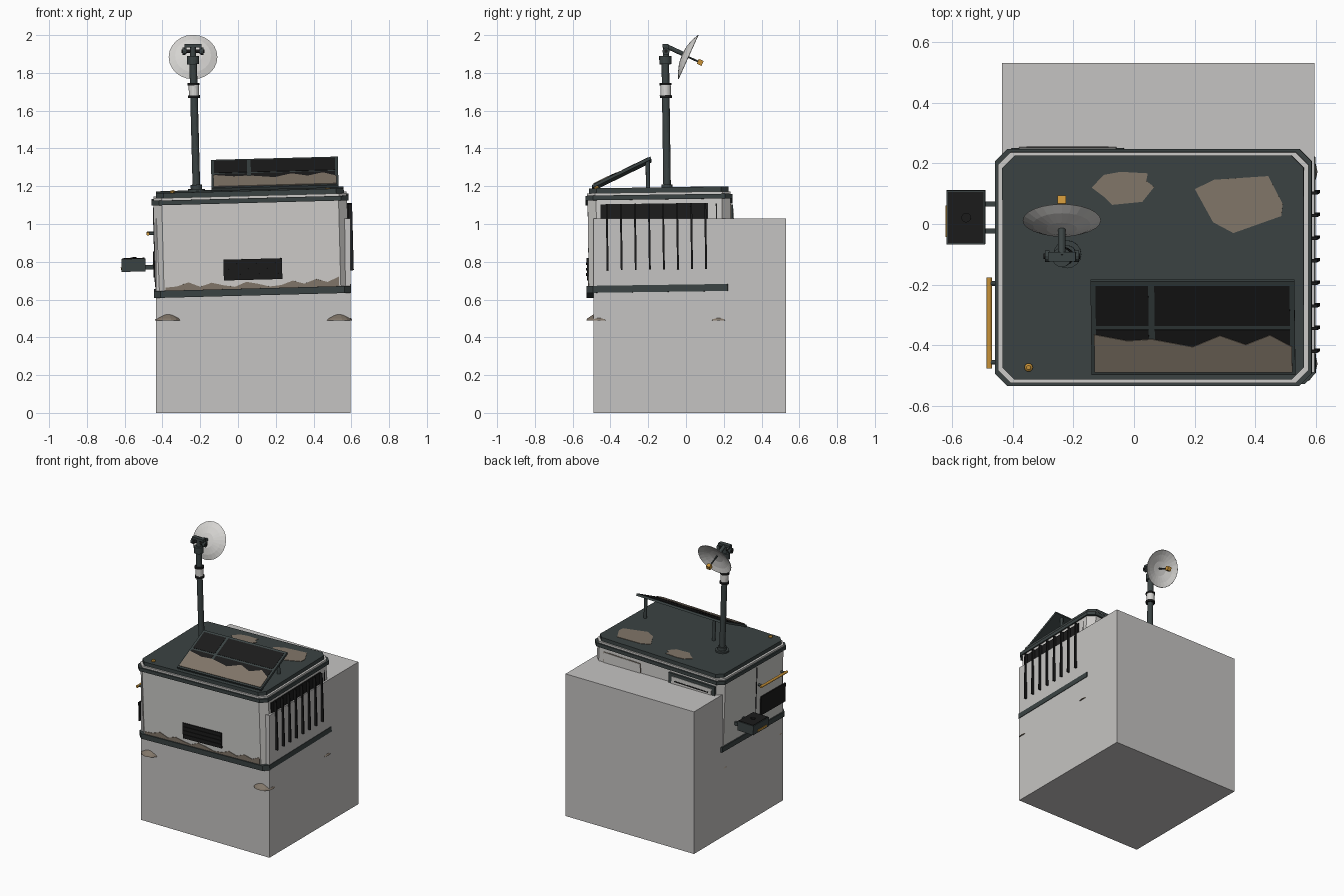
import bpy, bmesh
from math import radians, tau
from mathutils import Matrix, Vector

cube = bpy.data.objects.get("Cube")
if cube:
    bpy.data.objects.remove(cube, do_unlink=True)


def material(name, r, g, b):
    m = bpy.data.materials.new(name)
    m.use_nodes = True
    m.diffuse_color = (r, g, b, 1)
    m.node_tree.nodes["Principled BSDF"].inputs["Base Color"].default_value = (r, g, b, 1)
    return m


STONE = material("plain grey", 0.56, 0.55, 0.54)
WHITE = material("worn white", 0.61, 0.60, 0.58)
DISH = material("pale dish white", 0.67, 0.66, 0.64)
TEAL = material("dark teal", 0.043, 0.056, 0.056)
BLACK = material("black", 0.011, 0.011, 0.011)
DIRT = material("dust brown", 0.22, 0.18, 0.14)
ORANGE = material("amber", 0.58, 0.29, 0.04)

# The cabin sits slightly tilted on its block
PIVOT = Vector((0.07, -0.14, 0.9))
TILT = (Matrix.Translation(PIVOT) @ Matrix.Rotation(radians(-1.5), 4, 'Y')
        @ Matrix.Rotation(radians(0.8), 4, 'X') @ Matrix.Translation(-PIVOT))
WORLD = Matrix.Identity(4)


def finish(name, bm, mat, matrix):
    bmesh.ops.recalc_face_normals(bm, faces=bm.faces[:])
    me = bpy.data.meshes.new(name)
    bm.to_mesh(me)
    bm.free()
    me.materials.append(mat)
    ob = bpy.data.objects.new(name, me)
    bpy.context.collection.objects.link(ob)
    ob.matrix_world = matrix
    return ob


def prism(name, pts, depth, mat, matrix):
    """Flat outline in xy, extruded up local z."""
    bm = bmesh.new()
    face = bm.faces.new([bm.verts.new((x, y, 0)) for x, y in pts])
    ext = bmesh.ops.extrude_face_region(bm, geom=[face])
    top = [v for v in ext["geom"] if isinstance(v, bmesh.types.BMVert)]
    bmesh.ops.translate(bm, verts=top, vec=(0, 0, depth))
    return finish(name, bm, mat, matrix)


def box(name, x, y, z, mat, matrix=TILT):
    pts = [(x[0], y[0]), (x[1], y[0]), (x[1], y[1]), (x[0], y[1])]
    return prism(name, pts, z[1] - z[0], mat, matrix @ Matrix.Translation((0, 0, z[0])))


def slab(name, hx, hy, cut, z0, z1, mat):
    """Chamfered-corner slab centred on the cabin."""
    pts = [(hx, cut - hy), (hx, hy - cut), (hx - cut, hy), (cut - hx, hy),
           (-hx, hy - cut), (-hx, cut - hy), (cut - hx, -hy), (hx - cut, -hy)]
    return prism(name, pts, z1 - z0, mat, TILT @ Matrix.Translation((PIVOT.x, PIVOT.y, z0)))


def lathe(name, profile, mat, matrix, seg=16):
    bm = bmesh.new()
    vs = [bm.verts.new((r, 0, z)) for r, z in profile]
    es = [bm.edges.new(p) for p in zip(vs, vs[1:])]
    bmesh.ops.spin(bm, geom=vs + es, cent=(0, 0, 0), axis=(0, 0, 1), angle=tau, steps=seg)
    bmesh.ops.remove_doubles(bm, verts=bm.verts[:], dist=0.0002)
    return finish(name, bm, mat, matrix)


def rod(name, p, q, r, mat, matrix=TILT, seg=12):
    p, q = Vector(p), Vector(q)
    d = q - p
    m = matrix @ Matrix.Translation(p) @ d.to_track_quat('Z', 'Y').to_matrix().to_4x4()
    return lathe(name, [(0, 0), (r, 0), (r, d.length), (0, d.length)], mat, m, seg)


# Base block and foot mounds
box("base_block", (-0.435, 0.595), (-0.49, 0.53), (0, 1.03), STONE, WORLD)
for x in (-0.37, 0.535):
    for y in (-0.46, 0.172):
        lathe("foot_mound", [(0, 0), (0.07, 0), (0.064, 0.01), (0.025, 0.035), (0, 0.035)],
              DIRT, Matrix.Translation((x, y, 0.49)), 14)

# Cabin shell, rails and roof
slab("cabin_walls", 0.513, 0.378, 0.045, 0.63, 1.13, WHITE)
slab("bottom_rail", 0.522, 0.39, 0.035, 0.627, 0.664, TEAL)
slab("top_rail", 0.522, 0.39, 0.04, 1.117, 1.142, TEAL)
slab("roof_lip", 0.512, 0.38, 0.042, 1.142, 1.155, WHITE)
slab("roof_plate", 0.497, 0.369, 0.04, 1.15, 1.181, TEAL)

# Front wall: vent and dust line
FRONT = PIVOT.y - 0.378
box("front_vent", (-0.08, 0.23), (FRONT - 0.009, FRONT), (0.71, 0.82), BLACK)
for i in range(3):
    z = 0.735 + i * 0.028
    box("front_vent_slat", (-0.075, 0.225), (FRONT - 0.014, FRONT), (z, z + 0.006), BLACK)
heights = [0.02, 0.025, 0.045, 0.02, 0.04, 0.025, 0.015, 0.04, 0.028, 0.012, 0.018, 0.04,
           0.022, 0.045, 0.028, 0.055]
n = len(heights) - 1
edge = [(-0.39 + 0.92 * i / n, h) for i, h in enumerate(heights)]
prism("front_dust", [(-0.39, 0)] + edge + [(0.53, 0)], 0.004, DIRT,
      TILT @ Matrix.Translation((0, FRONT, 0.66)) @ Matrix.Rotation(radians(90), 4, 'X'))

# Louvred side wall
RIGHT = PIVOT.x + 0.513
box("louvre_panel", (RIGHT, RIGHT + 0.006), (-0.45, 0.118), (0.75, 1.095), BLACK)
for i in range(8):
    y = -0.417 + i * 0.0745
    box("louvre_fin", (RIGHT, 0.609), (y - 0.005, y + 0.005), (0.745, 1.095), BLACK)
box("side_seam", (RIGHT, RIGHT + 0.003), (0.16, 0.166), (0.7, 1.09), BLACK)

# Opposite side wall: seam, vent, handrail, equipment box
LEFT = PIVOT.x - 0.513
box("side_seam", (LEFT - 0.003, LEFT), (-0.173, -0.167), (0.68, 1.1), BLACK)
box("side_vent", (LEFT - 0.009, LEFT), (-0.5, -0.22), (0.735, 0.87), BLACK)
rod("handrail", (-0.475, -0.475, 0.967), (-0.475, -0.175, 0.967), 0.009, ORANGE)
for y in (-0.455, -0.195):
    rod("handrail_bracket", (LEFT, y, 0.967), (-0.475, y, 0.967), 0.008, TEAL)
box("equipment_box", (-0.62, -0.493), (-0.068, 0.11), (0.763, 0.829), TEAL)
box("equipment_box_lid", (-0.615, -0.498), (-0.063, 0.105), (0.829, 0.833), BLACK)
rod("lid_knob", (-0.555, 0.02, 0.83), (-0.555, 0.02, 0.838), 0.016, BLACK)
box("box_stripe", (-0.624, -0.62), (-0.045, 0.06), (0.772, 0.784), ORANGE)
for y in (-0.025, 0.065):
    box("box_arm", (-0.495, LEFT), (y - 0.008, y + 0.008), (0.772, 0.795), TEAL)

# Back wall: framed panel and access plate
BACK = PIVOT.y + 0.378
box("back_panel_frame", (-0.4, -0.03), (BACK, BACK + 0.014), (0.85, 1.1), TEAL)
box("back_panel_inset", (-0.375, -0.055), (BACK, BACK + 0.017), (0.87, 1.08), WHITE)
box("back_panel_slot", (-0.35, -0.08), (BACK, BACK + 0.019), (1.045, 1.053), BLACK)
box("access_plate_edge", (0.2, 0.5), (BACK, BACK + 0.003), (0.85, 1.09), DIRT)
box("access_plate", (0.204, 0.496), (BACK, BACK + 0.005), (0.854, 1.086), WHITE)

# Roof dust patches and beacons
ROOF = TILT @ Matrix.Translation((0.008, 0.004, 1.181))
prism("roof_dust", [(-0.14, 0.12), (-0.1, 0.162), (-0.045, 0.172), (0.045, 0.167), (0.04, 0.142),
                    (0.066, 0.122), (0.027, 0.073), (-0.073, 0.063), (-0.1, 0.09)], 0.003, DIRT, ROOF)
prism("roof_dust", [(0.2, 0.115), (0.264, 0.146), (0.442, 0.158), (0.49, 0.066), (0.485, 0.026),
                    (0.327, -0.03), (0.26, 0.006)], 0.003, DIRT, ROOF)
for x in (-0.34, 0.482):
    lathe("beacon", [(0, 0), (0.014, 0), (0.014, 0.008), (0.007, 0.014), (0, 0.014)], ORANGE,
          TILT @ Matrix.Translation((x, -0.469, 1.18)), 10)

# Sloped solar panel on two legs
SUN = TILT @ Matrix.Translation((-0.132, -0.487, 1.185)) @ Matrix.Rotation(radians(25.2), 4, 'X')
W, L = 0.672, 0.343
box("solar_frame", (0, W), (0, L), (0, 0.016), TEAL, SUN)
for x in ((0.016, 0.19), (0.21, W - 0.016)):
    for y in ((0.016, 0.167), (0.181, L - 0.016)):
        box("solar_cell", x, y, (0.01, 0.018), BLACK, SUN)
tips = [(0, 0.15), (0.12, 0.127), (0.2, 0.133), (0.335, 0.105), (0.425, 0.146), (0.51, 0.113),
        (0.59, 0.148), (W - 0.01, 0.105)]
prism("solar_dust", [(0.01, 0.012)] + [(max(x, 0.01), y) for x, y in tips] + [(W - 0.01, 0.012)],
      0.004, DIRT, SUN @ Matrix.Translation((0, 0, 0.017)))
for x in (-0.075, 0.475):
    rod("solar_leg", (x, -0.197, 1.18), (x, -0.197, 1.325), 0.011, TEAL)

# Mast
MX, MY = -0.2125, -0.096
for name, z0, z1, r, mat in (
        ("mast_flange", 1.18, 1.192, 0.046, TEAL), ("mast_foot", 1.19, 1.215, 0.03, TEAL),
        ("mast_pole", 1.19, 1.86, 0.02, TEAL), ("mast_collar_low", 1.674, 1.688, 0.032, BLACK),
        ("mast_band", 1.688, 1.742, 0.027, DISH), ("mast_collar_high", 1.742, 1.754, 0.032, BLACK),
        ("mast_head", 1.853, 1.897, 0.032, TEAL)):
    rod(name, (MX, MY, z0), (MX, MY, z1), r, mat, seg=16)

# Dish mount
HX, HY = -0.238, -0.106
rod("mount_neck", (HX, HY, 1.88), (HX, HY, 1.94), 0.016, TEAL, WORLD)
rod("mount_axle", (HX - 0.06, HY, 1.915), (HX + 0.06, HY, 1.915), 0.009, BLACK, WORLD)
box("mount_bridge", (HX - 0.045, HX + 0.045), (HY - 0.018, HY + 0.014), (1.935, 1.952), TEAL, WORLD)
for s in (-1, 1):
    rod("mount_hub", (HX + s * 0.04, HY, 1.915), (HX + s * 0.056, HY, 1.915), 0.019, TEAL, WORLD)
    box("mount_cheek", (HX + s * 0.04 - 0.006, HX + s * 0.04 + 0.006), (HY - 0.014, HY + 0.014),
        (1.9, 1.945), TEAL, WORLD)
rod("dish_arm", (HX, HY, 1.942), (HX, -0.015, 1.9), 0.012, TEAL, WORLD)

# Dish, feed rod and feed horn
AIM = Matrix.Translation((HX, 0.012, 1.884)) @ Vector((0, 0.91, -0.41)).to_track_quat('Z', 'Y').to_matrix().to_4x4()
lathe("dish", [(0, -0.036), (0.05, -0.031), (0.095, -0.017), (0.129, 0), (0.127, 0.002),
               (0.095, -0.013), (0.05, -0.027), (0, -0.032)], DISH, AIM, 24)
rod("feed_rod", (0, 0, -0.033), (0, 0, 0.06), 0.005, TEAL, AIM, 8)
box("feed_horn", (-0.014, 0.014), (-0.014, 0.014), (0.055, 0.083), ORANGE, AIM)
